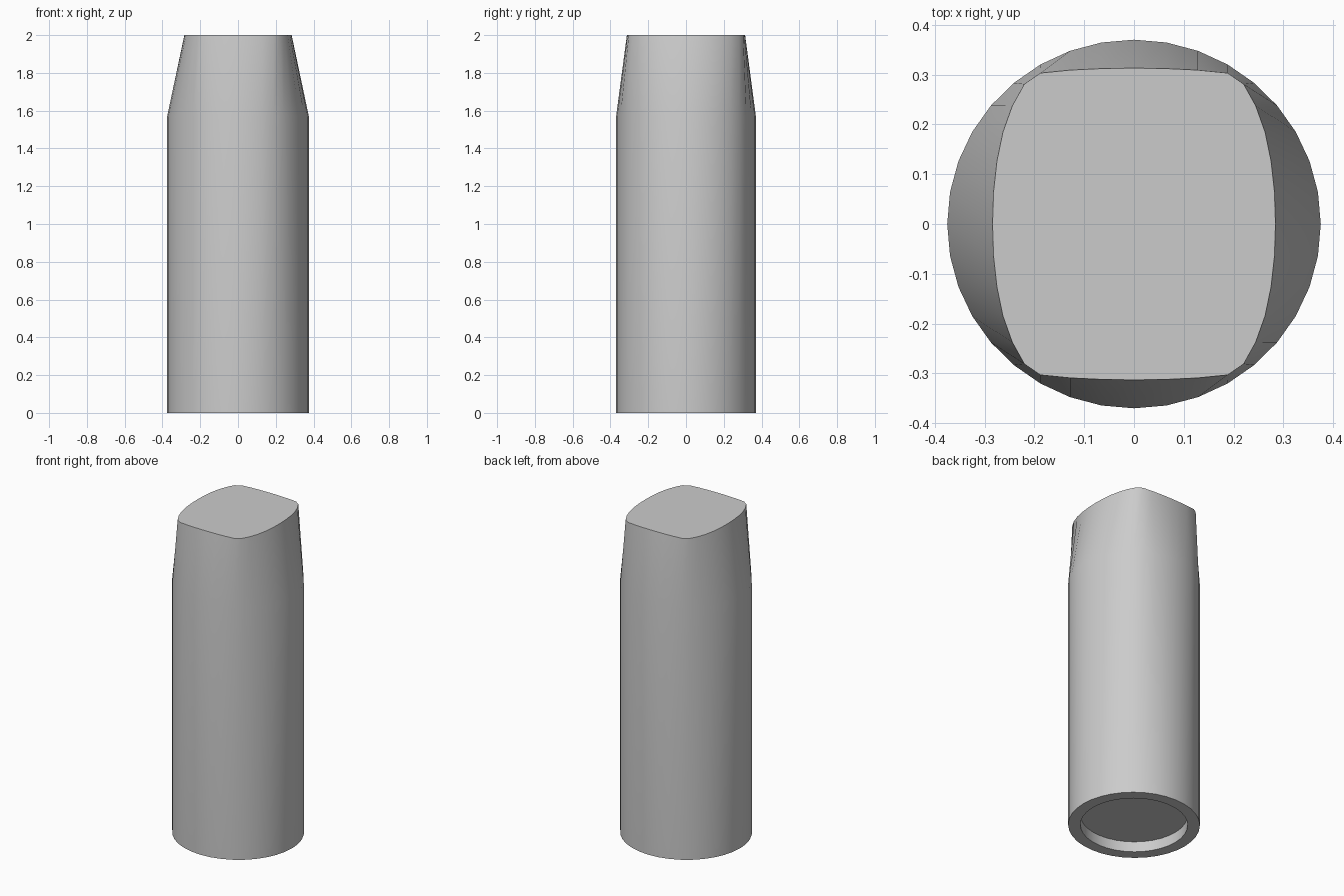
import bpy, bmesh, math

if "Cube" in bpy.data.objects:
    bpy.data.objects.remove(bpy.data.objects["Cube"])

N = 36
RX, RY = 0.375, 0.37

# One quarter of the squarish top outline, every 10 degrees from +x to +y
QUARTER = [(0.284, 0), (0.282, 0.064), (0.275, 0.127), (0.263, 0.185), (0.244, 0.238),
           (0.220, 0.281), (0.188, 0.303), (0.128, 0.309), (0.065, 0.312), (0, 0.313)]


def ellipse(rx, ry, z):
    return [(rx * math.cos(math.tau * i / N), ry * math.sin(math.tau * i / N), z) for i in range(N)]


def top_outline(z):
    # Mirror the quarter into all four quadrants
    pts = []
    for i in range(N):
        k = i % 18
        x, y = QUARTER[min(k, 18 - k)]
        a = math.tau * i / N
        pts.append((math.copysign(x, math.cos(a)), math.copysign(y, math.sin(a)), z))
    return pts


# Rings from recess floor, out over the rim, up the body to the tapered top
rings = [ellipse(0.305, 0.302, 0.065), ellipse(0.305, 0.302, 0), ellipse(RX, RY, 0),
         ellipse(RX, RY, 1.57), top_outline(2)]

bm = bmesh.new()
loops = [[bm.verts.new(p) for p in ring] for ring in rings]
for lo, hi in zip(loops, loops[1:]):
    for i in range(N):
        j = (i + 1) % N
        bm.faces.new((lo[i], lo[j], hi[j], hi[i]))
bm.faces.new(loops[-1])
bm.faces.new(loops[0][::-1])
bmesh.ops.recalc_face_normals(bm, faces=bm.faces[:])

mesh = bpy.data.meshes.new("tapered_peg")
bm.to_mesh(mesh)
bm.free()
peg = bpy.data.objects.new("tapered_peg", mesh)
bpy.context.collection.objects.link(peg)

# Smooth sides, crisp rims
bpy.context.view_layer.objects.active = peg
peg.select_set(True)
bpy.ops.object.shade_smooth_by_angle(angle=math.radians(30))
